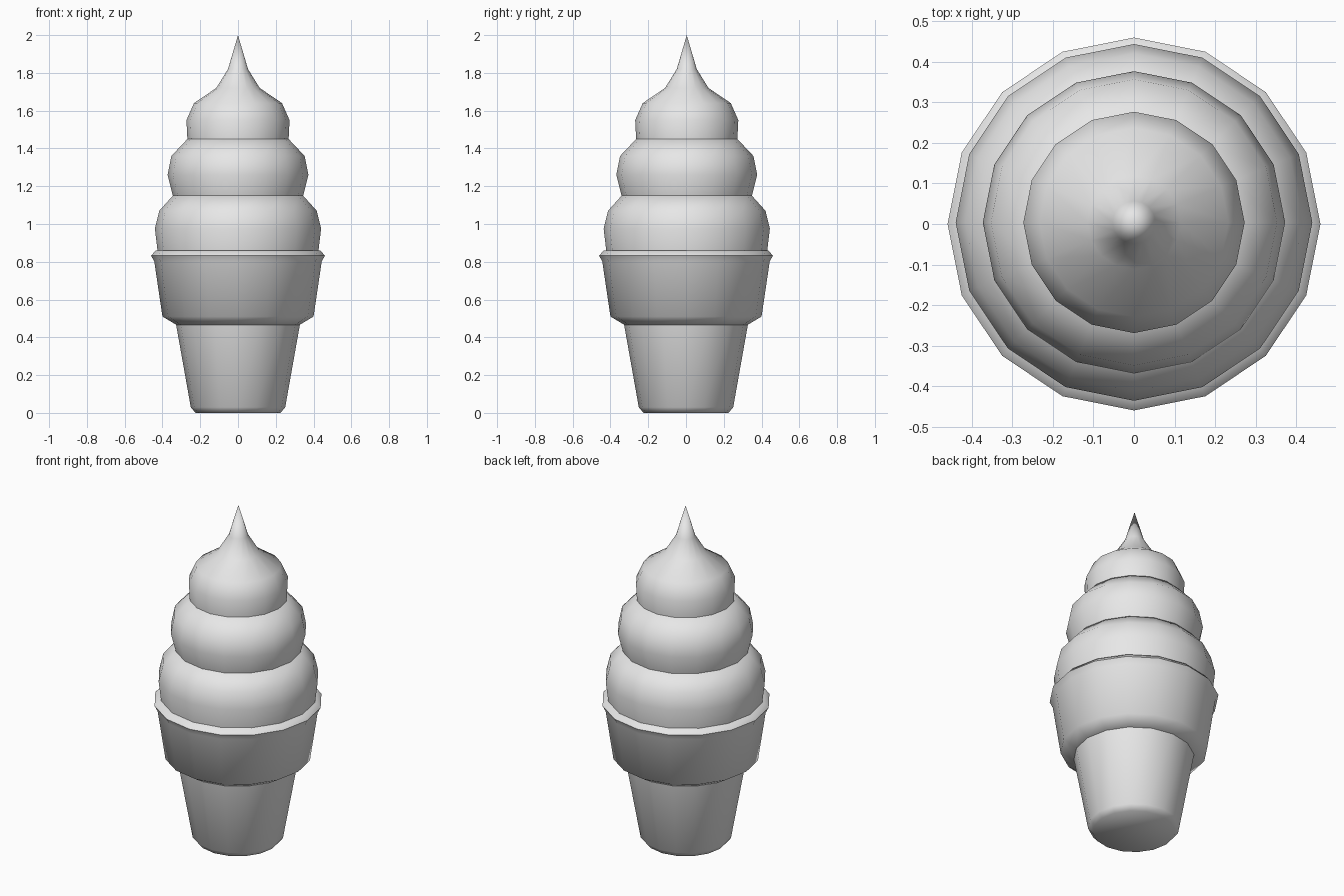
import bpy
import bmesh
import math

cube = bpy.data.objects.get("Cube")
if cube:
    bpy.data.objects.remove(cube, do_unlink=True)

SIDES = 16

grey = bpy.data.materials.new("plain_grey")
grey.use_nodes = True
grey.diffuse_color = (0.8, 0.8, 0.8, 1)
grey.node_tree.nodes["Principled BSDF"].inputs["Base Color"].default_value = (0.8, 0.8, 0.8, 1)


def lathe(name, profile, y=0.0):
    """Revolve (radius, height) points, bottom to top; zero radius is a tip."""
    bm = bmesh.new()
    rings = []
    for r, z in profile:
        if r == 0:
            rings.append([bm.verts.new((0, y, z))] * SIDES)
            continue
        angles = [math.tau * i / SIDES for i in range(SIDES)]
        rings.append([bm.verts.new((r * math.cos(a), y + r * math.sin(a), z)) for a in angles])
    for low, high in zip(rings, rings[1:]):
        for i in range(SIDES):
            j = (i + 1) % SIDES
            corners = [low[i], low[j], high[j], high[i]]
            bm.faces.new(list(dict.fromkeys(corners)))
    # Close the open ends
    if profile[0][0] > 0:
        bm.faces.new(rings[0][::-1])
    if profile[-1][0] > 0:
        bm.faces.new(rings[-1])
    bmesh.ops.recalc_face_normals(bm, faces=bm.faces)
    mesh = bpy.data.meshes.new(name)
    bm.to_mesh(mesh)
    bm.free()
    mesh.materials.append(grey)
    obj = bpy.data.objects.new(name, mesh)
    bpy.context.collection.objects.link(obj)
    bpy.ops.object.select_all(action="DESELECT")
    obj.select_set(True)
    bpy.context.view_layer.objects.active = obj
    bpy.ops.object.shade_smooth_by_angle(angle=math.radians(62))
    return obj


# Wafer cup: tapered stem and wider collar with a flared rim
lathe("cone_stem", [(0.225, 0), (0.25, 0.03), (0.33, 0.48)])
lathe("cone_collar", [(0.325, 0.465), (0.40, 0.51), (0.443, 0.80), (0.46, 0.833), (0.435, 0.86)])

# Soft swirl: three stacked tiers, the last drawn up to a point
SHIFT = 0.004
lathe("swirl_lower", [(0.425, 0.85), (0.44, 0.975), (0.417, 1.07), (0.345, 1.15)], SHIFT)
lathe("swirl_middle", [(0.345, 1.15), (0.373, 1.26), (0.353, 1.36), (0.268, 1.45)], SHIFT)
lathe("swirl_top", [(0.268, 1.45), (0.273, 1.55), (0.233, 1.64), (0.115, 1.72),
                    (0.053, 1.82), (0, 2.0)], SHIFT)
